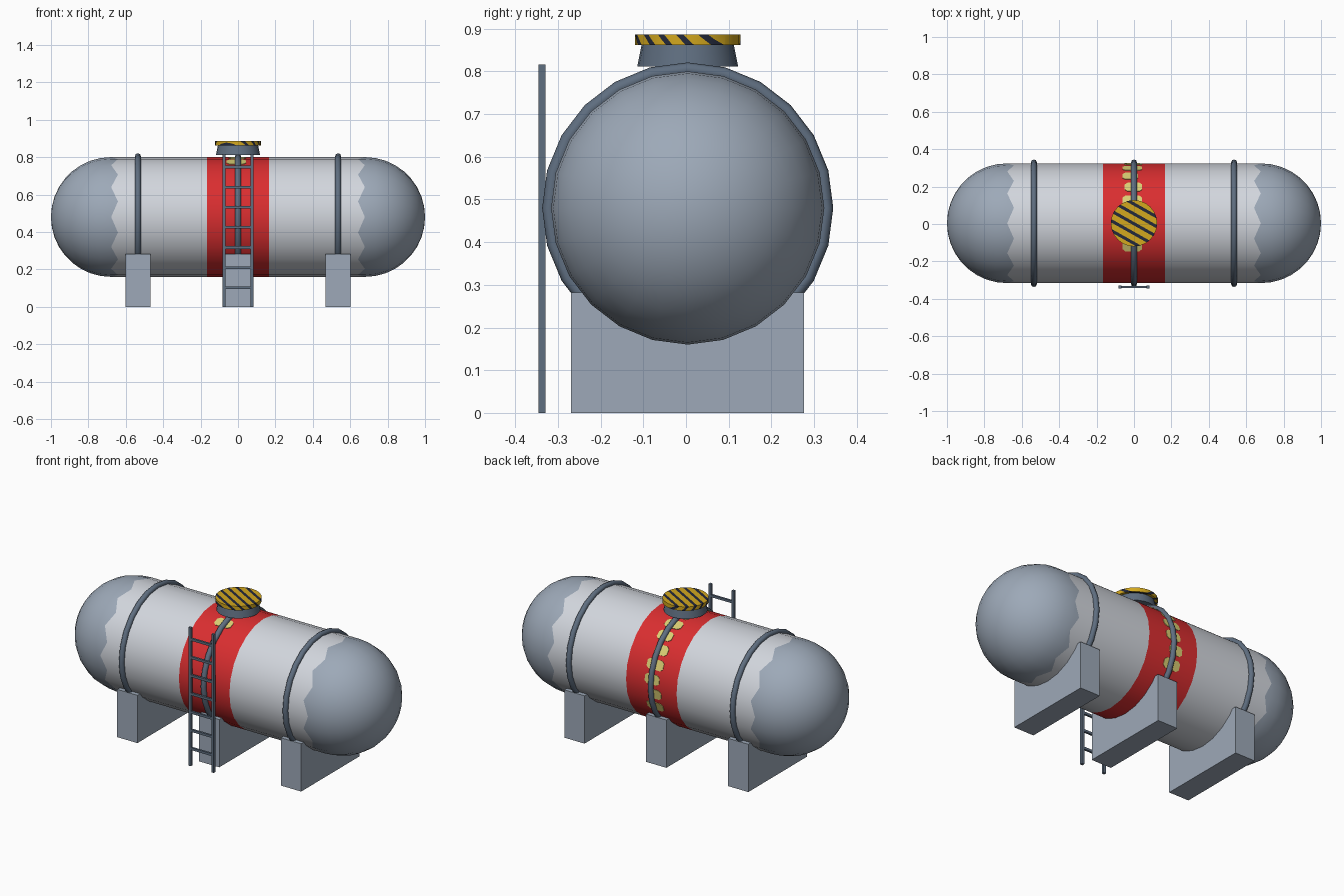
import bpy, bmesh
from math import sin, cos, pi
from mathutils import Matrix, Vector

cube = bpy.data.objects.get("Cube")
if cube:
    bpy.data.objects.remove(cube, do_unlink=True)

R, CY, CZ, SIDES = 0.32, 0.004, 0.48, 24


def material(name, hex_code):
    srgb = [int(hex_code[i:i + 2], 16) / 255 for i in (0, 2, 4)]
    color = [c / 12.92 if c < 0.04045 else ((c + 0.055) / 1.055) ** 2.4 for c in srgb] + [1]
    m = bpy.data.materials.new(name)
    m.use_nodes = True
    m.diffuse_color = color
    m.node_tree.nodes["Principled BSDF"].inputs["Base Color"].default_value = color
    return m


pale = material("pale grey paint", "D2D6DD")
grey = material("mid grey paint", "9DA9B8")
steel = material("dark steel", "5F6E80")
red = material("red paint", "DA2E30")
cream = material("pale yellow paint", "DBCF74")
yellow = material("warning yellow", "D3A81E")
dark = material("warning dark", "23283A")


def finish(bm, name, mats, smooth=False):
    bmesh.ops.recalc_face_normals(bm, faces=bm.faces)
    mesh = bpy.data.meshes.new(name)
    bm.to_mesh(mesh)
    bm.free()
    for m in mats:
        mesh.materials.append(m)
    obj = bpy.data.objects.new(name, mesh)
    bpy.context.collection.objects.link(obj)
    if smooth:
        bpy.ops.object.select_all(action='DESELECT')
        obj.select_set(True)
        bpy.context.view_layer.objects.active = obj
        bpy.ops.object.shade_smooth_by_angle(angle=pi / 5)
    return obj


def box(name, center, size, mat):
    bm = bmesh.new()
    bmesh.ops.create_cube(bm, size=1, matrix=Matrix.Translation(center) @ Matrix.Diagonal((*size, 1)))
    return finish(bm, name, [mat])


def cone(bm, r1, r2, z0, z1):
    bmesh.ops.create_cone(bm, cap_ends=True, segments=SIDES, radius1=r1, radius2=r2,
                          depth=z1 - z0, matrix=Matrix.Translation((0, CY, (z0 + z1) / 2)))


def on_tank(x, a, r=R):
    return Vector((x, CY + r * sin(a), CZ + r * cos(a)))


# Tank shell: half profile (x, radius, tooth depth), mirrored along x
half = [(0.165, R, 0), (0.66, R, 0.018)]
half += [(0.68 + R * sin(t * pi / 18), R * cos(t * pi / 18), 0) for t in range(10)]
profile = [(-x, r, -d) for x, r, d in reversed(half)] + half
bm = bmesh.new()
rings = [[bm.verts.new(on_tank(x + d * (-1) ** i, 2 * pi * i / SIDES, r)) for i in range(SIDES)]
         for x, r, d in profile]
for j, (a, b) in enumerate(zip(rings, rings[1:])):
    mid = abs(j - (len(rings) - 2) / 2)
    for i in range(SIDES):
        k = (i + 1) % SIDES
        face = bm.faces.new((a[i], a[k], b[k], b[i]))
        face.material_index = 2 if mid == 0 else 0 if mid == 1 else 1
bmesh.ops.remove_doubles(bm, verts=bm.verts, dist=0.0005)
finish(bm, "tank_shell", [pale, grey, red], True)

# Pale patches painted over the red band, one per flat facet
bm = bmesh.new()
spans = [(-0.062, 0.022), (-0.062, 0.044), (-0.05, 0.044)]
step = 2 * pi / SIDES
for n in range(-2, 8):
    x0, x1 = spans[n % len(spans)]
    p, q = on_tank(0, n * step, R + 0.003), on_tank(0, (n + 1) * step, R + 0.003)
    c = 0.015
    outline = [(x0 + c, .15), (x1 - c, .15), (x1, .3), (x1, .68), (x1 - c, .83),
               (x0 + c, .83), (x0, .68), (x0, .3)]
    face = bm.faces.new([bm.verts.new(p.lerp(q, t) + Vector((x, 0, 0))) for x, t in outline])
    out = Vector((0, sin((n + .5) * step), cos((n + .5) * step)))
    base = bmesh.ops.extrude_face_region(bm, geom=[face], use_keep_orig=True)["geom"]
    bmesh.ops.translate(bm, vec=-out * 0.004, verts=[v for v in base if isinstance(v, bmesh.types.BMVert)])
finish(bm, "band_patches", [cream])

# Straps and saddles
for label, x in (("right", -0.535), ("middle", 0), ("left", 0.535)):
    bpy.ops.mesh.primitive_torus_add(location=(x, CY, CZ), rotation=(0, pi / 2, 0), major_segments=SIDES,
                                     minor_segments=8, major_radius=0.325, minor_radius=0.016)
    strap = bpy.context.object
    strap.name = label + "_strap"
    strap.data.materials.append(steel)
    bpy.ops.object.shade_smooth()
    box(label + "_saddle", (x, CY, 0.141), (0.132, 0.546, 0.282), grey)

# Hatch neck
bm = bmesh.new()
cone(bm, 0.118, 0.108, 0.812, 0.862)
finish(bm, "hatch_neck", [steel], True)

# Hatch lid, sliced into slanted warning stripes
bm = bmesh.new()
cone(bm, 0.124, 0.124, 0.862, 0.886)
slant = Vector((0.45, 0.8, 0.8))
origin = Vector((0, CY, 0.874))
period, share = 0.042, 0.36
for n in range(-4, 5):
    for edge in (n, n + share):
        bmesh.ops.bisect_plane(bm, geom=bm.verts[:] + bm.edges[:] + bm.faces[:], dist=1e-5,
                               plane_co=origin + slant * (edge * period / slant.length_squared),
                               plane_no=slant)
for f in bm.faces:
    u = (f.calc_center_median() - origin).dot(slant) / period
    f.material_index = int(u % 1 < share)
finish(bm, "hatch_lid", [yellow, dark], True)

# Ladder
for label, x in (("right", -0.075), ("left", 0.075)):
    box(label + "_ladder_rail", (x, -0.337, 0.408), (0.016, 0.016, 0.816), steel)
for n in range(7):
    box(f"ladder_rung_{n + 1}", (0, -0.337, 0.102 + n * 0.1075), (0.15, 0.012, 0.014), steel)
